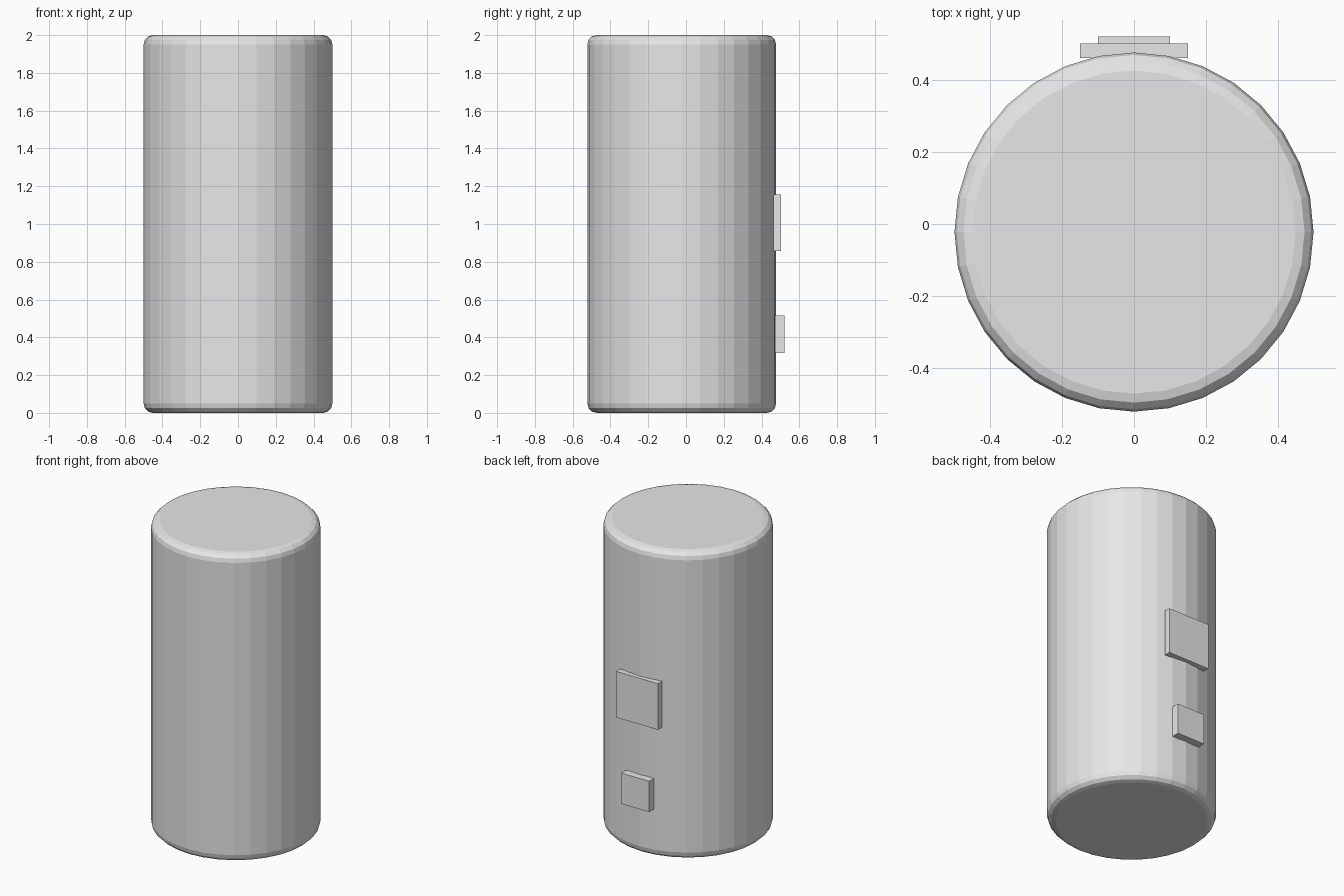
import bpy

default = bpy.data.objects.get("Cube")
if default:
    bpy.data.objects.remove(default, do_unlink=True)

# Single light grey finish
grey = bpy.data.materials.new("light_grey")
grey.use_nodes = True
colour = (0.8, 0.8, 0.8, 1)
grey.diffuse_color = colour
for node in grey.node_tree.nodes:
    if node.type == 'BSDF_PRINCIPLED':
        node.inputs["Base Color"].default_value = colour


def plate(name, width, depth, height, back, z):
    """Box whose rear face lies at y = back."""
    bpy.ops.mesh.primitive_cube_add(size=1, location=(0, back - depth / 2, z))
    obj = bpy.context.object
    obj.name = name
    obj.scale = (width, depth, height)
    bpy.ops.object.transform_apply(location=False, rotation=False, scale=True)
    obj.data.materials.append(grey)
    return obj


# Cylindrical body with rounded rims
bpy.ops.mesh.primitive_cylinder_add(vertices=32, radius=0.5, depth=2,
                                    location=(0, -0.0225, 1))
body = bpy.context.object
body.name = "body"
body.data.materials.append(grey)
rim = body.modifiers.new("rounded_rims", 'BEVEL')
rim.width = 0.05
rim.segments = 3
rim.limit_method = 'ANGLE'

# Two rectangular plates on the back
plate("back_panel", 0.3, 0.04, 0.3, 0.5025, 1.006)
plate("back_port", 0.2, 0.05, 0.2, 0.5225, 0.416)
